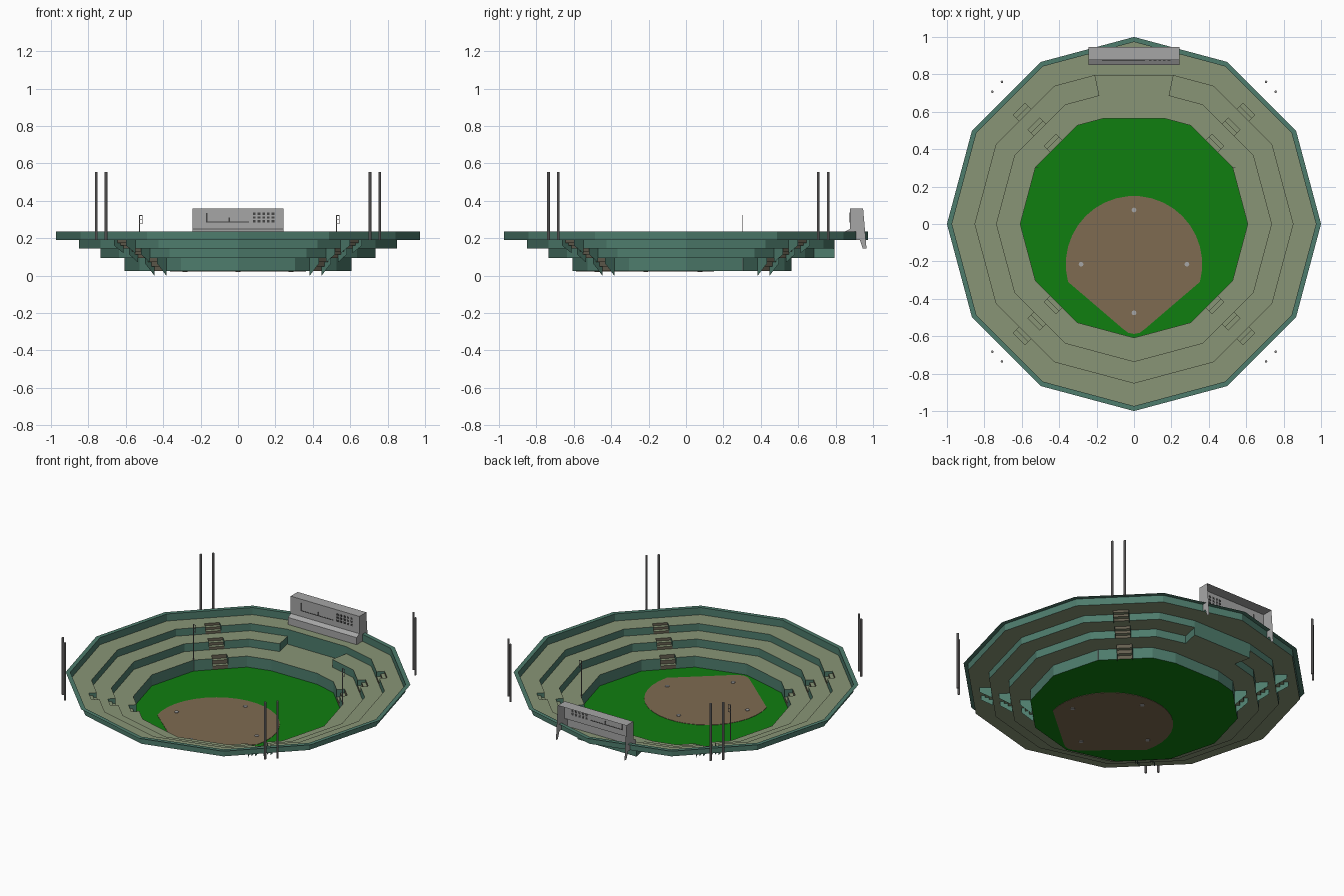
import bpy, bmesh, math
from mathutils import Vector

if "Cube" in bpy.data.objects:
    bpy.data.objects.remove(bpy.data.objects["Cube"])


def mat(name, c):
    m = bpy.data.materials.new(name)
    m.diffuse_color = (*c, 1)
    m.use_nodes = True
    m.node_tree.nodes["Principled BSDF"].inputs["Base Color"].default_value = m.diffuse_color
    return m


TEAL = mat("wall green", (.075, .2, .15))
KHAKI = mat("seating khaki", (.25, .3, .18))
BROWN = mat("stair brown", (.13, .115, .08))
GRASS = mat("grass green", (.005, .21, .005))
DIRT = mat("infield dirt", (.21, .145, .083))
GREY = mat("board grey", (.38, .38, .38))
STEEL = mat("pole grey", (.28, .27, .27))
DARK = mat("marking dark", (.06, .06, .06))


def build(name, m, faces):
    """One object from a list of polygons."""
    bm = bmesh.new()
    for f in faces:
        bm.faces.new([bm.verts.new(p) for p in f])
    bmesh.ops.remove_doubles(bm, verts=bm.verts, dist=1e-5)
    me = bpy.data.meshes.new(name)
    bm.to_mesh(me)
    bm.free()
    me.materials.append(m)
    ob = bpy.data.objects.new(name, me)
    bpy.context.collection.objects.link(ob)
    return ob


def prism(name, m, pts, z0, z1):
    n = len(pts)
    lo = [(p[0], p[1], z0) for p in pts]
    hi = [(p[0], p[1], z1) for p in pts]
    return build(name, m, [hi, lo[::-1]] + [
        (lo[i], lo[(i + 1) % n], hi[(i + 1) % n], hi[i]) for i in range(n)])


def disc(x, y, r, n):
    return [(x + r * math.cos(2 * math.pi * i / n), y + r * math.sin(2 * math.pi * i / n)) for i in range(n)]


def block(name, m, x0, x1, y0, y1, z0, z1):
    return prism(name, m, [(x0, y0), (x1, y0), (x1, y1), (x0, y1)], z0, z1)


K = math.tan(math.radians(15))


def notch(r):
    """Where a ring meets the slanted edge of the centre-field notch."""
    y = (r - K * (.16 - .565 * .21)) / (1 + K * .21)
    return .16 + (y - .565) * .21, y


def ring(r, cut=True):
    """Twelve-sided ring, clockwise from the notch."""
    x, y = notch(r) if cut else (0, r)
    pts = [(r * math.cos(math.radians(a)), r * math.sin(math.radians(a))) for a in range(60, -241, -30)]
    return [(x, y)] + pts + [(-x, y)]


def at(p, z):
    return (p[0], p[1], z)


def wall(p, q, z0, z1):
    return (at(q, z0), at(p, z0), at(p, z1), at(q, z1))


RAD = [.608, .735, .85, .973]
Z = [.025, .095, .145, .19, .235]
rings = [ring(r, i < 3) for i, r in enumerate(RAD)]
AISLES = (1, 4, 7, 10)
W, D, STEPS = .045, .07, 3
walls, treads, risers, steps = [], [], [], []

# seating tiers with stair recesses on the four diagonals
for t in range(3):
    inn, out = rings[t], rings[t + 1]
    z0, z1 = Z[t], Z[t + 1]
    for s in range(12):
        p, q, P, Q = inn[s], inn[s + 1], out[s], out[s + 1]
        if s not in AISLES:
            walls.append(wall(p, q, z0, z1))
            treads.append([at(v, z1) for v in (p, q, Q, P)])
            continue
        th = math.radians(75 - 30 * s)
        c, n = math.cos(th), math.sin(th)
        a, b = RAD[t] * math.cos(math.pi / 12), RAD[t + 1] * math.cos(math.pi / 12)

        def L(u, v, z):
            return (v * c + u * n, v * n - u * c, z)
        walls += [wall(p, L(-W, a, 0), z0, z1), wall(L(W, a, 0), q, z0, z1)]
        treads += [[at(p, z1), L(-W, a, z1), L(-W, b, z1), at(P, z1)],
                   [L(W, a, z1), at(q, z1), at(Q, z1), L(W, b, z1)],
                   [L(-W, a + D, z1), L(W, a + D, z1), L(W, b, z1), L(-W, b, z1)]]
        # recess sides
        for u in (-W, W):
            f = [L(u, a, z0 - .025), L(u, a, z1), L(u, a + D, z1), L(u, a + D, z1 - .03)]
            walls.append(f if u < 0 else f[::-1])
        # steps
        for i in range(STEPS):
            v0, v1 = a + D * i / STEPS, a + D * (i + 1) / STEPS
            h0, h1 = z0 + (z1 - z0) * i / STEPS, z0 + (z1 - z0) * (i + 1) / STEPS
            risers.append([L(-W, v0, h0), L(W, v0, h0), L(W, v0, h1), L(-W, v0, h1)])
            steps.append([L(-W, v0, h1), L(W, v0, h1), L(W, v1, h1), L(-W, v1, h1)])

# centre-field notch: platform, side walls, back wall
f0, f1, f2 = (notch(r) for r in RAD[:3])


def mir(p):
    return (-p[0], p[1])


treads.append([at(v, Z[1]) for v in (mir(f0), f0, f2, mir(f2))])
treads.append([at(v, Z[3]) for v in (mir(f2), f2, (0, RAD[3]))])
walls += [wall(mir(f0), f0, Z[0], Z[1]), wall(mir(f2), f2, Z[1], Z[3]),
          wall(f2, f1, Z[1], Z[2]), wall(mir(f1), mir(f2), Z[1], Z[2])]

# outer wall and its flat cap
rim, cap = rings[3], ring(1, False)
for s in range(12):
    walls.append(wall(rim[s], rim[s + 1], Z[3], Z[4]))
    walls.append([at(v, Z[4]) for v in (rim[s], rim[s + 1], cap[s + 1], cap[s])])

build("tier_walls", TEAL, walls)
build("seating_treads", KHAKI, treads)
build("stair_risers", BROWN, risers)
build("stair_steps", KHAKI, steps)

# field, infield and bases
build("grass_field", GRASS, [[at(p, Z[0]) for p in rings[0][::-1]]])
infield = [(.365 * math.cos(math.radians(a)), -.215 + .365 * math.sin(math.radians(a)))
           for a in range(-15, 196, 10)]
infield += [(-.06, -.56), (-.03, -.582), (0, -.588), (.03, -.582), (.06, -.56)]
prism("infield_dirt", DIRT, infield, Z[0] - .002, Z[0] + .002)
for x, y in ((0, .075), (.283, -.215), (-.283, -.215), (0, -.475)):
    prism("base", GREY, disc(x, y, .013, 8), .019, .031)

# light poles in pairs, foul poles with small nets
for s in (-1, 1):
    for x, y in ((.706, .76), (.757, .707), (.706, -.735), (.757, -.683)):
        prism("light_pole", STEEL, disc(s * x, y, .007, 8), .19, .555)
    x = s * .526
    block("foul_pole", STEEL, x - .002, x + .002, .302, .306, .025, .325)
    for z in (.275, .297, .32):
        block("foul_net_rail", STEEL, x, x + .016, .303, .305, z, z + .003)
    block("foul_net_edge", STEEL, x + .013, x + .016, .303, .305, .275, .323)

# scoreboard: open-backed shell
prof = [(.85, .19), (.85, .235), (.877, .25), (.877, .36), (.947, .36)]
side = prof + [(.965, .145), (.945, .145), (.93, .19)]
B = .242
shell = [[(-B, *p), (B, *p), (B, *q), (-B, *q)] for p, q in zip(prof, prof[1:])]
shell += [[(-B, *p) for p in side], [(B, *p) for p in side[::-1]]]
build("scoreboard_shell", GREY, shell)

# scoreboard panel markings
marks = [(-.17, -.162, .285, .335), (-.162, .06, .285, .289), (-.05, -.042, .289, .31)]
marks += [(x, x + .014, z, z + .012) for x in (.08, .105, .13, .155, .18) for z in (.285, .305, .325)]
for x0, x1, z0, z1 in marks:
    block("scoreboard_mark", DARK, x0, x1, .875, .879, z0, z1)
